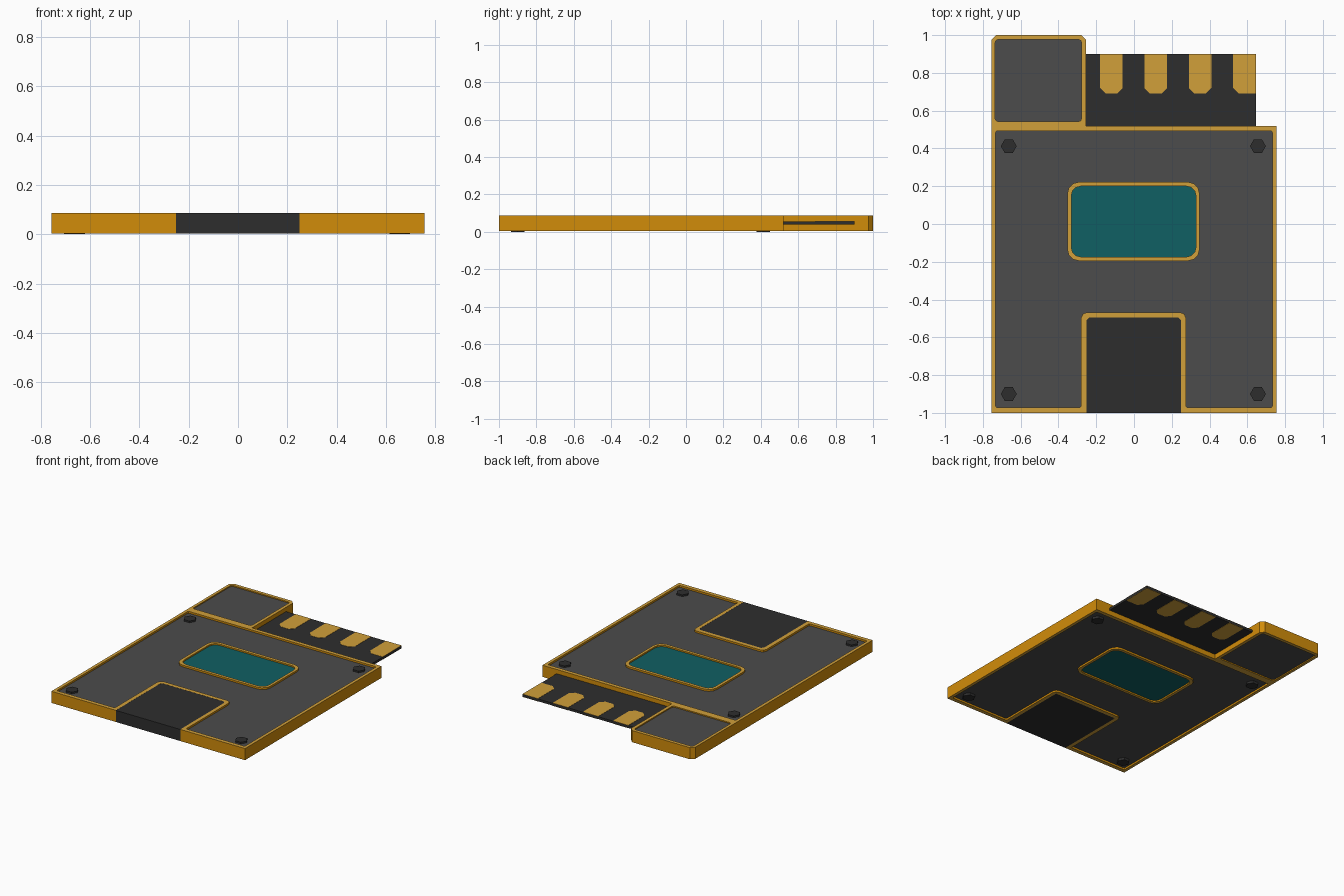
import bpy, math

if "Cube" in bpy.data.objects:
    bpy.data.objects.remove(bpy.data.objects["Cube"])


def mat(name, rgb):
    m = bpy.data.materials.new(name)
    m.diffuse_color = (*rgb, 1)
    m.use_nodes = True
    m.node_tree.nodes["Principled BSDF"].inputs["Base Color"].default_value = m.diffuse_color
    return m


rim_gold = mat("rim gold", (0.64, 0.35, 0.042))
wall_amber = mat("wall amber", (0.64, 0.265, 0.003))
grey = mat("panel grey", (0.072, 0.072, 0.072))
black = mat("soft black", (0.027, 0.027, 0.027))
teal = mat("window teal", (0.005, 0.115, 0.125))


def rounded(points, seg=3):
    """Outline from (x, y, radius) right-angle corners; radius 0 stays sharp."""
    out = []
    n = len(points)
    for i, (x, y, r) in enumerate(points):
        if r == 0:
            out.append((x, y))
            continue
        dirs = []
        for j in (i - 1, (i + 1) % n):
            dx, dy = points[j][0] - x, points[j][1] - y
            d = math.hypot(dx, dy)
            dirs.append((dx / d * r, dy / d * r))
        (ax, ay), (bx, by) = dirs
        for k in range(seg + 1):
            t = k / seg * math.pi / 2
            u, v = 1 - math.sin(t), 1 - math.cos(t)
            out.append((x + ax * u + bx * v, y + ay * u + by * v))
    return out


def rect(x0, x1, y0, y1, r=0.0, seg=3):
    return rounded([(x0, y0, r), (x1, y0, r), (x1, y1, r), (x0, y1, r)], seg)


def plate(name, outlines, z0, z1, cap, side=None):
    """Extrude nested outlines (inner ones become holes) from z0 to z1."""
    cu = bpy.data.curves.new(name, 'CURVE')
    cu.dimensions = '2D'
    cu.fill_mode = 'BOTH'
    cu.extrude = (z1 - z0) / 2
    for pts in outlines:
        s = cu.splines.new('POLY')
        s.points.add(len(pts) - 1)
        for p, (x, y) in zip(s.points, pts):
            p.co = (x, y, 0, 1)
        s.use_cyclic_u = True
        s.use_smooth = False
    ob = bpy.data.objects.new(name, cu)
    bpy.context.collection.objects.link(ob)
    ob.location.z = (z0 + z1) / 2
    bpy.ops.object.select_all(action='DESELECT')
    ob.select_set(True)
    bpy.context.view_layer.objects.active = ob
    bpy.ops.object.convert(target='MESH')
    ob = bpy.context.view_layer.objects.active
    me = ob.data
    me.materials.clear()
    me.materials.append(cap)
    me.materials.append(side or cap)
    for f in me.polygons:
        f.use_smooth = False
        f.material_index = 0 if abs(f.normal.z) > 0.5 else 1
    return ob


Z0, Z1 = 0.004, 0.086

# Outlines
case = rounded([(-0.755, -1, 0), (-0.252, -1, 0), (-0.252, -0.495, 0.015),
                (0.25, -0.495, 0.015), (0.25, -1, 0), (0.755, -1, 0),
                (0.755, 0.52, 0), (-0.255, 0.52, 0), (-0.255, 1, 0.025),
                (-0.755, 1, 0.025)], 1)
main_hole = rounded([(-0.733, -0.972, 0.01), (-0.28, -0.972, 0.01),
                     (-0.28, -0.468, 0.03), (0.275, -0.468, 0.03),
                     (0.275, -0.972, 0.01), (0.733, -0.972, 0.01),
                     (0.733, 0.493, 0.01), (-0.733, 0.493, 0.01)], 2)
tab_hole = rect(-0.735, -0.278, 0.543, 0.976, 0.015, 2)
window_outer = rect(-0.353, 0.347, -0.195, 0.222, 0.06)
window_inner = rect(-0.332, 0.328, -0.174, 0.2, 0.05)

# Case rim and window frame
plate("case_frame", [case, main_hole, tab_hole], Z0, Z1, rim_gold, wall_amber)
plate("window_frame", [window_outer, window_inner], Z0, Z1, rim_gold, wall_amber)

# Recessed panels, window and front slot block
plate("main_panel", [main_hole, window_outer], 0.017, 0.073, grey)
plate("tab_panel", [tab_hole], 0.012, 0.078, grey)
plate("window_pane", [window_inner], 0.014, 0.076, teal)
plate("slot_block", [rect(-0.252, 0.25, -1, -0.495)], Z0, Z1 - 0.0005, black)

# Edge connector with contact pads on both faces
plate("connector_board", [rect(-0.255, 0.645, 0.5, 0.9)], 0.039, 0.056, black)
for i in range(4):
    x0 = -0.18 + 0.235 * i
    x1 = x0 + 0.12
    right = 0.03 if i < 3 else 0
    pad = rounded([(x0, 0.69, 0.03), (x1, 0.69, right), (x1, 0.9, 0), (x0, 0.9, 0)], 1)
    for side, z in (("top", 0.056), ("bottom", 0.0375)):
        plate(f"contact_pad_{side}_{i + 1}", [pad], z, z + 0.0015, rim_gold)

# Hexagonal bolts through the main panel
for i, (x, y) in enumerate([(-0.663, -0.9), (0.656, -0.9), (-0.663, 0.412), (0.656, 0.412)]):
    hexagon = [(x + 0.042 * math.cos(k * math.pi / 3),
                y + 0.042 * math.sin(k * math.pi / 3)) for k in range(6)]
    plate(f"bolt_{i + 1}", [hexagon], 0.0, 0.085, black)
